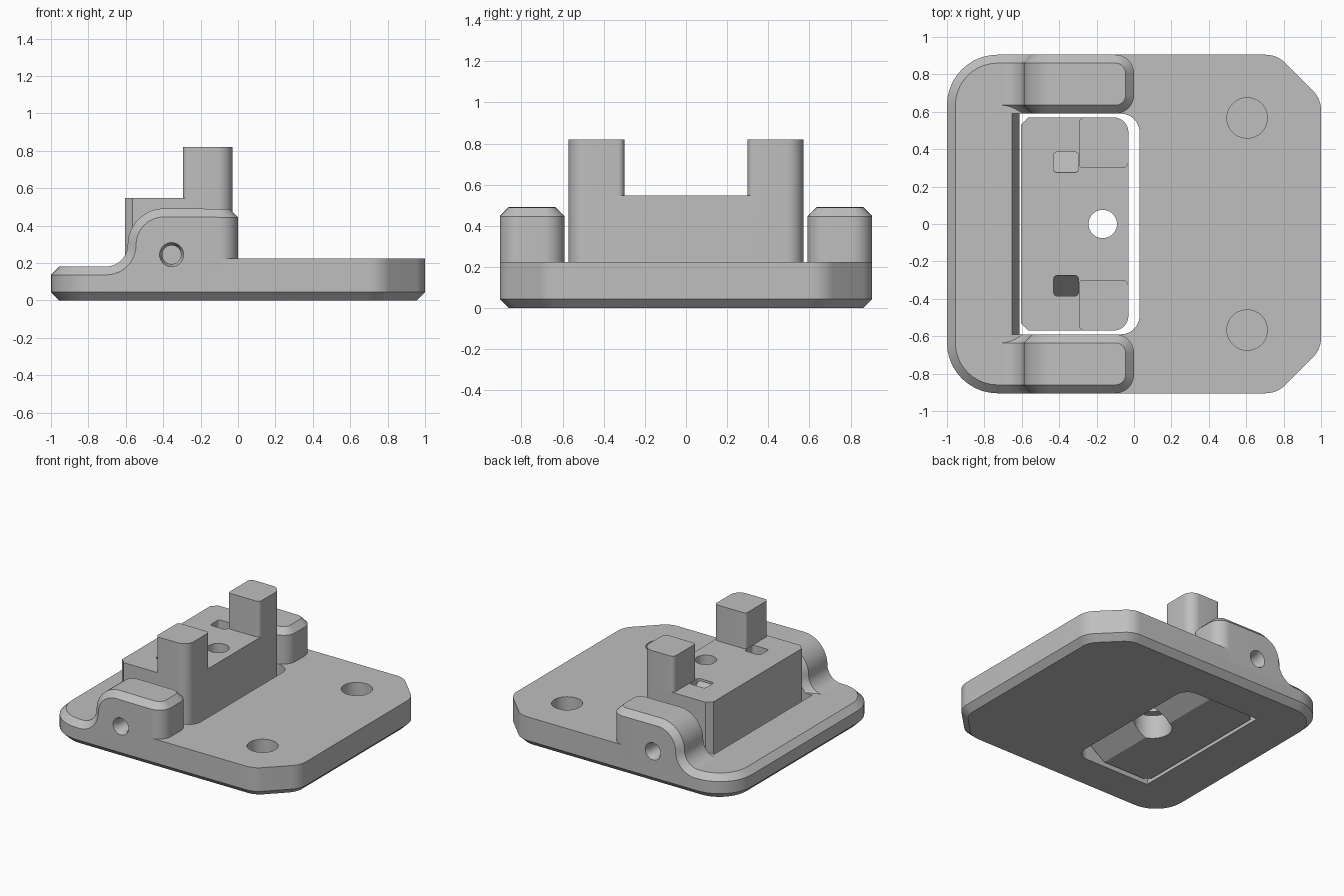
import bpy, bmesh, math
from mathutils import Vector, Matrix

if "Cube" in bpy.data.objects:
    bpy.data.objects.remove(bpy.data.objects["Cube"])

grey = bpy.data.materials.new("light_grey_plastic")
grey.diffuse_color = (0.52, 0.52, 0.52, 1)
grey.use_nodes = True
grey.node_tree.nodes["Principled BSDF"].inputs["Base Color"].default_value = grey.diffuse_color

C = 0.045                 # chamfer size
W = 0.905                 # half depth of the plate
RIM, DECK, EAR = 0.182, 0.225, 0.49


def finish(name, bm):
    bmesh.ops.recalc_face_normals(bm, faces=bm.faces[:])
    me = bpy.data.meshes.new(name)
    bm.to_mesh(me)
    bm.free()
    me.materials.append(grey)
    ob = bpy.data.objects.new(name, me)
    bpy.context.collection.objects.link(ob)
    return ob


def rounded(corners, seg=10):
    """Closed 2D outline from (x, y, radius) corners."""
    out = []
    n = len(corners)
    for i, (x, y, r) in enumerate(corners):
        p = Vector((x, y))
        if r == 0:
            out.append(p)
            continue
        u = (Vector(corners[i - 1][:2]) - p).normalized()
        v = (Vector(corners[(i + 1) % n][:2]) - p).normalized()
        half = u.angle(v) / 2
        t = r / math.tan(half)
        c = p + (u + v).normalized() * (r / math.sin(half))
        a, b = p + u * t - c, p + v * t - c
        a0 = math.atan2(a.y, a.x)
        d = math.atan2(b.y, b.x) - a0
        d = (d + math.pi) % (2 * math.pi) - math.pi
        for k in range(seg + 1):
            ang = a0 + d * k / seg
            out.append(c + Vector((math.cos(ang), math.sin(ang))) * r)
    return out


def circle(x, y, r, n=40):
    return [Vector((x + r * math.cos(2 * math.pi * k / n),
                    y + r * math.sin(2 * math.pi * k / n))) for k in range(n)]


def stack(name, *rings):
    """Solid through equal-length outlines (points, z)."""
    bm = bmesh.new()
    loops = [[bm.verts.new((p.x, p.y, z)) for p in pts] for pts, z in rings]
    for a, b in zip(loops, loops[1:]):
        for i in range(len(a)):
            j = (i + 1) % len(a)
            bm.faces.new((a[i], a[j], b[j], b[i]))
    bm.faces.new(loops[0])
    bm.faces.new(loops[-1])
    return finish(name, bm)


def cut(targets, *cutters):
    for c in cutters:
        c.hide_render = True
        for ob in targets:
            m = ob.modifiers.new("cut", 'BOOLEAN')
            m.operation, m.solver, m.object = 'DIFFERENCE', 'EXACT', c
            bpy.context.view_layer.objects.active = ob
            bpy.ops.object.modifier_apply(modifier=m.name)
        bpy.data.objects.remove(c)


# Base plate outline, inset by d
def plate(d):
    w, k = W - d, 0.414 * d
    return rounded([(-1 + d, -w, 0.27 - d), (0.765 - k, -w, 0.15),
                    (1 - d, -0.67 + k, 0.15), (1 - d, 0.67 - k, 0.15),
                    (0.765 - k, w, 0.15), (-1 + d, w, 0.27 - d)])


def rim(d):
    w = W - d
    return rounded([(-1 + d, -w, 0.27 - d), (-0.6, -w, 0),
                    (-0.6, w, 0), (-1 + d, w, 0.27 - d)])


low = RIM - C
base = stack("base_plate", (plate(C), 0), (plate(0), C), (plate(0), low))
left_rim = stack("left_rim", (rim(0), low), (rim(C), RIM))

# Raised right deck, wrapping the opening
deck_line = rounded([(-0.1, -W, 0), (0.765, -W, 0.15), (1, -0.67, 0.15),
                     (1, 0.67, 0.15), (0.765, W, 0.15), (-0.1, W, 0),
                     (-0.1, 0.59, 0), (0.03, 0.59, 0.1),
                     (0.03, -0.59, 0.1), (-0.1, -0.59, 0)])
deck = stack("right_deck", (deck_line, low), (deck_line, DECK))


# Through opening with a sloped left wall
def opening(x):
    return rounded([(x, -0.59, 0), (0.03, -0.59, 0.1),
                    (0.03, 0.59, 0.1), (x, 0.59, 0)])


cut([base, left_rim], stack("opening_cutter", (opening(-0.607), -0.02),
                            (opening(-0.655), 0.2)))

# Blind round sockets in the deck
for y in (-0.567, 0.567):
    ring = circle(0.605, y, 0.108)
    cut([base, deck], stack("socket_cutter", (ring, 0.06), (ring, 0.4)))


# Side ears: S-shaped slope, flat top, rounded right end, chamfered rim
def ear(name, side):
    secs = []

    def add(xo, zo, xt, zt, do=0.0, dt=0.0):
        a, b = W - do, 0.59 + do
        c, d = W - C - dt, 0.59 + C + dt
        secs.append([(xo, a, 0.12), (xo, a, zo), (xt, c, zt),
                     (xt, d, zt), (xo, b, zo), (xo, b, 0.12)])

    n = 12
    r1, r2 = 0.115, 0.195
    zc = RIM + r1
    add(-0.73, low, -0.73, RIM)
    for k in range(n + 1):
        a = math.pi / 2 * k / n
        s, c = math.sin(a), math.cos(a)
        add(-0.705 + (r1 + C) * s, zc - (r1 + C) * c,
            -0.705 + r1 * s, zc - r1 * c)
    for k in range(1, n + 1):
        a = math.pi / 2 * k / n
        s, c = math.sin(a), math.cos(a)
        add(-0.395 - (r2 - C) * c, zc + (r2 - C) * s,
            -0.395 - r2 * c, zc + r2 * s)
    for k in range(n + 1):
        a = math.pi / 2 * k / n
        s, c = math.sin(a), 1 - math.cos(a)
        add(-0.1 + 0.1 * s, EAR - C, -0.1 + (0.1 - C) * s, EAR,
            0.1 * c, (0.1 - C) * c)
    bm = bmesh.new()
    vs = [[bm.verts.new((x, side * y, z)) for x, y, z in s] for s in secs]
    for a, b in zip(vs, vs[1:]):
        for i in range(6):
            j = (i + 1) % 6
            bm.faces.new((a[i], a[j], b[j], b[i]))
    bm.faces.new(vs[0])
    e = vs[-1]
    bm.faces.new((e[0], e[1], e[4], e[5]))
    bm.faces.new((e[1], e[2], e[3], e[4]))
    return finish(name, bm)


ears = [ear("front_ear", -1), ear("back_ear", 1)]

# Pin holes through both ears, flared outside
pin = stack("pin_cutter", *[(circle(-0.355, 0.245, r), z) for r, z in
            ((0.075, -0.93), (0.05, -0.87), (0.05, 0.87), (0.075, 0.93))])
pin.data.transform(Matrix.Rotation(math.pi / 2, 4, 'X'))
cut(ears, pin)

# Pivoting block in the opening
body = rounded([(-0.605, -0.53, 0), (-0.565, -0.57, 0), (-0.03, -0.57, 0.08),
                (-0.03, 0.57, 0.08), (-0.565, 0.57, 0), (-0.605, 0.53, 0)])
block = stack("pivot_block", (body, 0.02), (body, 0.547))


def prism(name, pts, y0, y1):
    """Profile in x-z, extruded along y."""
    ob = stack(name, ([Vector(p) for p in pts], -y1),
               ([Vector(p) for p in pts], -y0))
    ob.data.transform(Matrix.Rotation(math.pi / 2, 4, 'X'))
    return ob


# Sloped underside, bore and counterbore
cut([block],
    prism("slope_cutter", [(-0.24, 0.0), (0.05, 0.2), (0.05, -0.1), (-0.24, -0.1)],
          -0.7, 0.7),
    stack("bore_cutter", (circle(-0.167, 0, 0.076), -0.1),
          (circle(-0.167, 0, 0.076), 0.7)),
    stack("counterbore_cutter", (circle(-0.167, 0, 0.135), -0.1),
          (circle(-0.167, 0, 0.135), 0.2)))

# Small pockets with floors sloping outward, and the two posts
for side, word in ((-1, "front"), (1, "back")):
    top = rounded([(-0.43, side * 0.275, 0.02), (-0.297, side * 0.275, 0.02),
                   (-0.297, side * 0.385, 0.02), (-0.43, side * 0.385, 0.02)], 4)
    pocket = stack("pocket_cutter", (top, 0.5), (top, 0.6))
    for v in pocket.data.vertices:
        if v.co.z < 0.55:
            v.co.z = 0.53 - 1.2 * (abs(v.co.y) - 0.275)
    cut([block], pocket)
    post = rounded([(-0.295, side * 0.3, 0.02), (-0.03, side * 0.3, 0.03),
                    (-0.03, side * 0.57, 0.08), (-0.295, side * 0.57, 0.03)])
    stack(word + "_post", (post, 0.547), (post, 0.82))

# Smooth the rounds, keep the edges crisp
for ob in bpy.data.objects:
    ob.select_set(True)
bpy.context.view_layer.objects.active = base
bpy.ops.object.shade_smooth_by_angle(angle=math.radians(30))
